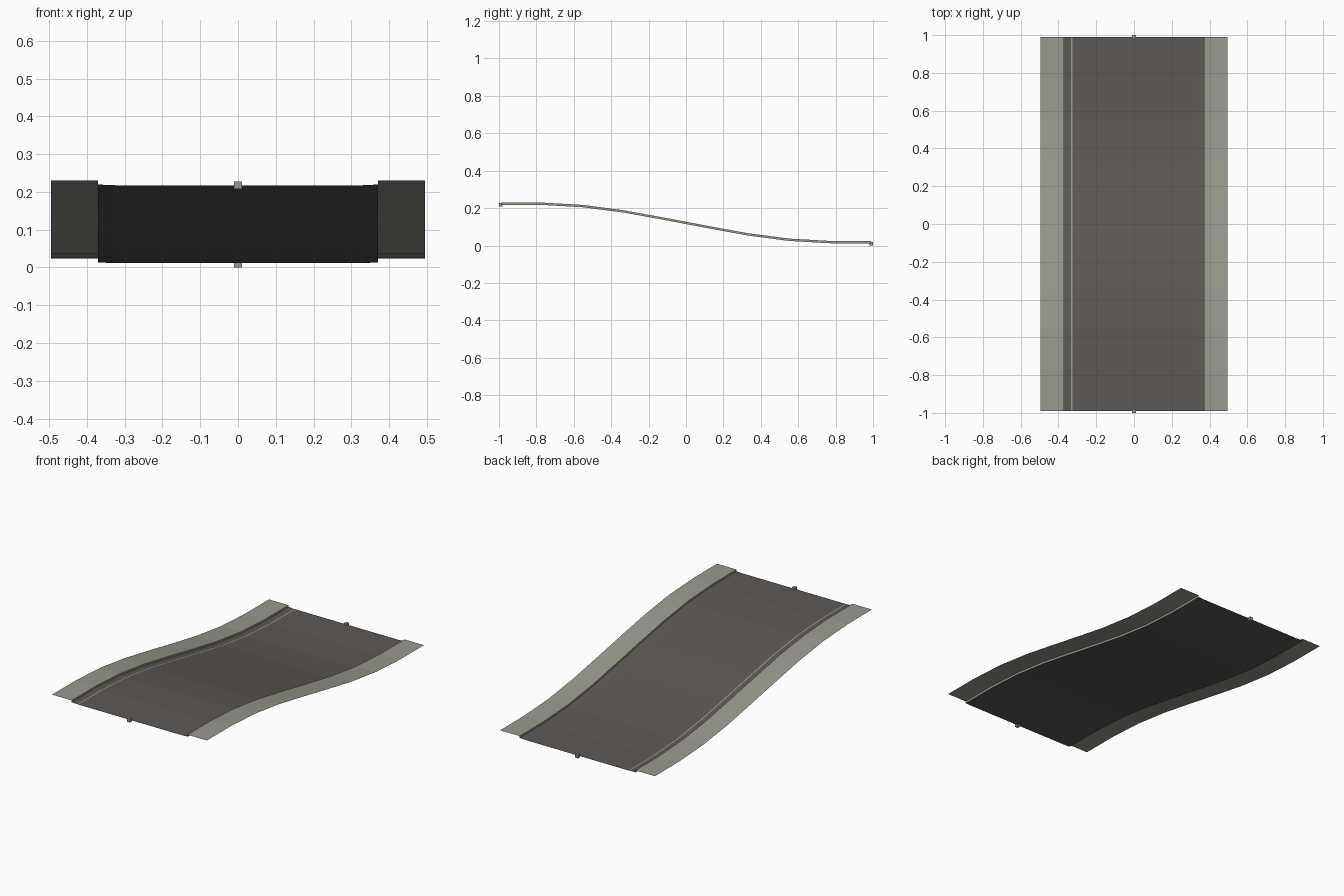
import bpy, bmesh

if "Cube" in bpy.data.objects:
    bpy.data.objects.remove(bpy.data.objects["Cube"])

def material(name, rgb):
    m = bpy.data.materials.new(name)
    m.diffuse_color = (*rgb, 1)
    m.use_nodes = True
    m.node_tree.nodes["Principled BSDF"].inputs["Base Color"].default_value = m.diffuse_color
    return m

PAVING = material("pale_concrete", (0.32, 0.32, 0.265))
ASPHALT = material("dark_asphalt", (0.108, 0.098, 0.092))

# Long profile of the ramp: nine segments, flat at both ends (y, road height)
HALF = [0.206, 0.2055, 0.193, 0.164, 0.124]
HEIGHTS = [0.0115 + h for h in HALF] + [0.0115 + 0.206 - h for h in reversed(HALF)]
PATH = [(-0.99 + 0.22 * i, z) for i, z in enumerate(HEIGHTS)]

def sweep(name, section, mat):
    """Sweep an open (x, z) section, left to right, along the ramp profile."""
    bm = bmesh.new()
    rows = [[bm.verts.new((x, y, h + z)) for x, z in section] for y, h in PATH]
    for a, b in zip(rows, rows[1:]):
        for i in range(len(section) - 1):
            bm.faces.new((a[i], a[i + 1], b[i + 1], b[i]))
    me = bpy.data.meshes.new(name)
    bm.to_mesh(me)
    bm.free()
    me.materials.append(mat)
    ob = bpy.data.objects.new(name, me)
    bpy.context.collection.objects.link(ob)
    return ob

# Road surface with slightly raised gutters
sweep("road", [(-0.37, 0.002), (-0.33, 0), (0.33, 0), (0.37, 0.002)], ASPHALT)

# Pavements with a vertical kerb face down to the road
sweep("left_pavement", [(-0.495, 0.0125), (-0.37, 0.0125), (-0.37, 0)], PAVING)
sweep("right_pavement", [(0.37, 0), (0.37, 0.0125), (0.495, 0.0125)], PAVING)

# Thin pale line beside the left gutter
sweep("edge_line", [(-0.333, 0.001), (-0.326, 0.001)], PAVING)

# Small connector blocks at the two ends
for name, y, z in (("front_connector", -0.99, 0.2175), ("back_connector", 0.99, 0.01)):
    bpy.ops.mesh.primitive_cube_add(size=0.02, location=(0, y, z))
    ob = bpy.context.object
    ob.name = name
    ob.data.materials.append(PAVING)
